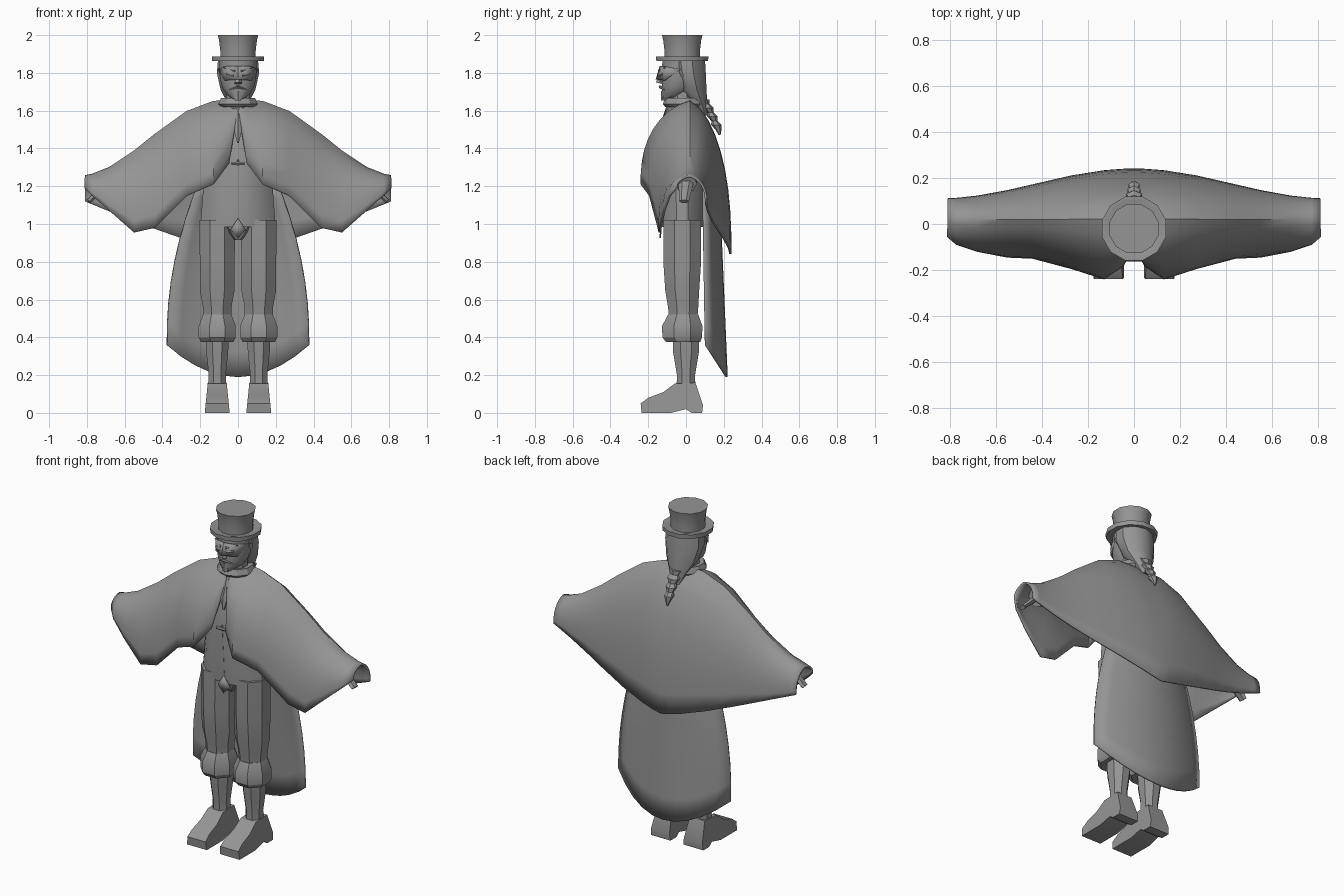
import bpy
from math import cos, sin, pi, radians
from mathutils import Vector

cube = bpy.data.objects.get("Cube")
if cube:
    bpy.data.objects.remove(cube)

grey = bpy.data.materials.new("plain grey")
grey.use_nodes = True
shade = (.3, .3, .3, 1)
grey.diffuse_color = shade
shader = next(node for node in grey.node_tree.nodes if node.type == 'BSDF_PRINCIPLED')
shader.inputs["Base Color"].default_value = shade


def make(name, verts, faces, thickness=0, angle=30):
    """Mesh object with consistent normals, optional thickness and sharp-edged smoothing."""
    mesh = bpy.data.meshes.new(name)
    mesh.from_pydata([tuple(vert) for vert in verts], [], faces)
    mesh.materials.append(grey)
    obj = bpy.data.objects.new(name, mesh)
    bpy.context.collection.objects.link(obj)
    bpy.ops.object.select_all(action='DESELECT')
    obj.select_set(True)
    bpy.context.view_layer.objects.active = obj
    bpy.ops.object.mode_set(mode='EDIT')
    bpy.ops.mesh.select_all(action='SELECT')
    bpy.ops.mesh.normals_make_consistent(inside=False)
    bpy.ops.object.mode_set(mode='OBJECT')
    if thickness:
        modifier = obj.modifiers.new("thickness", 'SOLIDIFY')
        modifier.thickness = thickness
        modifier.offset = 0
    bpy.ops.object.shade_smooth_by_angle(angle=radians(angle))


def bridge(rows, count, closed):
    """Quads between neighbouring rows of vertices."""
    faces = []
    for row in range(rows - 1):
        for i in range(count if closed else count - 1):
            here, beside = row * count + i, row * count + (i + 1) % count
            faces.append((here, beside, beside + count, here + count))
    return faces


def solid(name, verts, count, angle=30):
    """Closed body from rings that hold the same number of vertices."""
    total = len(verts)
    caps = [tuple(range(count)), tuple(range(total - count, total))]
    make(name, verts, bridge(total // count, count, True) + caps, angle=angle)


def loft(name, rings, sides=8, x=0, angle=30):
    """Upright body; each ring is height, centre y, half width, half depth."""
    grow = 1 / cos(pi / sides)
    turns = [2 * pi * (i + .5) / sides for i in range(sides)]
    verts = [(x + grow * width * cos(turn), y + grow * depth * sin(turn), z)
             for z, y, width, depth in rings for turn in turns]
    solid(name, verts, sides, angle)


def disc_stack(name, y, rings, sides=12):
    """Round upright body; each ring is height, radius."""
    loft(name, [(z, y, radius, radius) for z, radius in rings], sides)


def tube(name, start, end, start_radius, end_radius, flat=1, sides=6):
    """Tapered limb between two points."""
    start, end = Vector(start), Vector(end)
    aim = (end - start).to_track_quat('Z', 'Y')
    turns = [2 * pi * i / sides for i in range(sides)]
    verts = [point + aim @ Vector((radius * cos(turn), flat * radius * sin(turn), 0))
             for point, radius in ((start, start_radius), (end, end_radius)) for turn in turns]
    solid(name, verts, sides)


def ease(value, start, end):
    """Falls smoothly from one to zero between start and end."""
    part = min(max((value - start) / (end - start), 0), 1)
    return (1 + cos(pi * part)) / 2


# Upper cape: the front hem is x, y, z; ridge and back hem follow smooth rules
front_hem = [(0, -.1, 1.6), (.05, -.18, 1.32), (.13, -.235, 1.21), (.27, -.19, 1.15),
             (.44, -.145, .98), (.55, -.14, .955), (.68, -.115, 1.07),
             (.77, -.085, 1.15), (.81, -.05, 1.19)]
mirrored = [(-x, y, z) for x, y, z in front_hem[:0:-1]]
stations = mirrored + front_hem
steps = 9
verts = []
for x, front_y, front_z in stations:
    reach = abs(x)
    ridge_y = .02
    ridge_z = 1.25 + .4 * ease(reach, .08, .85)
    back_y = .105 + .13 * ease(reach, 0, .85)
    back_z = .84 + .36 * reach ** 1.2
    for j in range(-steps, steps + 1):
        part = abs(j) / steps
        hem_y, hem_z = (front_y, front_z) if j < 0 else (back_y, back_z)
        bulge = 1 - (1 - part) ** 2.3
        verts.append((x, ridge_y + (hem_y - ridge_y) * bulge,
                      ridge_z + (hem_z - ridge_z) * part ** 1.35))
make("upper_cape", verts, bridge(len(stations), 2 * steps + 1, False), .012, 45)

# Lower cape: curved back panel that flares downward to a rounded hem
rows, columns, cape_top = 9, 11, 1.25
verts = []
for row in range(rows):
    down = row / (rows - 1)
    for column in range(columns):
        across = 2 * column / (columns - 1) - 1
        curve = across ** 2
        hem = .19 + .17 * curve
        z = cape_top + (hem - cape_top) * down
        width = .375 - .25 * max(z - .4, 0) ** 2
        y = .17 + .045 * down - (.08 + .03 * down) * curve
        verts.append((across * width, y, z))
make("lower_cape", verts, bridge(rows, columns, False), .012, 40)

# Torso with waistcoat
loft("waistcoat", [(.985, -.02, .2, .11), (1.3, -.02, .175, .13), (1.45, -.015, .175, .11),
                   (1.56, -.01, .14, .085), (1.63, -.01, .07, .06)], 12)
loft("trouser_seat", [(.915, -.02, .03, .06), (.95, -.02, .08, .085), (1.02, -.02, .17, .1)])
make("waistcoat_notch", [(-.04, -.133, .97), (0, -.137, .925), (.04, -.133, .97), (0, -.137, 1.03)],
     [(0, 1, 2, 3)], .008)
tube("waistcoat_seam", (0, -.13, 1.03), (0, -.15, 1.34), .004, .004)
tube("waistcoat_clasp", (-.035, -.155, 1.32), (.035, -.155, 1.32), .008, .008)
loft("cravat", [(1.43, -.138, .004, .008), (1.5, -.128, .022, .015), (1.63, -.09, .008, .01)], 6)

# Shoe outline in y and z, from the heel along the sole and back over the top
shoe = [(.085, 0), (.03, 0), (0, .02), (-.08, 0), (-.235, 0), (-.24, .05), (-.2, .08),
        (-.12, .11), (-.06, .155), (.05, .16), (.09, .04)]

for label, side in (("left", 1), ("right", -1)):
    # Legs
    leg_x = side * .11
    loft(label + "_trouser_leg", [(.5, -.015, .075, .075), (.56, -.015, .075, .08),
                                  (.65, -.02, .092, .09), (.8, -.02, .092, .1),
                                  (1.02, -.02, .095, .1)], x=leg_x)
    loft(label + "_knee_puff", [(.375, -.015, .085, .09), (.4, -.02, .098, .105),
                                (.46, -.02, .098, .107), (.52, -.015, .075, .08)], x=leg_x)
    loft(label + "_stocking", [(.13, 0, .047, .05), (.2, 0, .045, .048),
                               (.32, 0, .058, .068), (.39, 0, .06, .07)], x=leg_x)
    # Shoes taper towards the ankle
    verts = [(leg_x + edge * (.066 - .1 * z), y, z) for edge in (-1, 1) for y, z in shoe]
    solid(label + "_shoe", verts, len(shoe))
    # Arms under the cape
    tube(label + "_arm", (side * .13, 0, 1.5), (side * .67, 0, 1.23), .075, .045, sides=8)
    tube(label + "_cuff", (side * .62, 0, 1.255), (side * .7, 0, 1.215), .055, .058, sides=8)
    tube(label + "_hand", (side * .69, 0, 1.22), (side * .79, -.01, 1.12), .04, .026, .5)
    # Mask, eyes, brows and moustache
    make(label + "_mask", [(0, -.158, 1.765), (0, -.137, 1.835), (side * .06, -.122, 1.835),
                           (side * .105, -.03, 1.82), (side * .07, -.112, 1.76)],
         [(0, 1, 2, 4), (2, 3, 4)], .006)
    tube(label + "_eye", (side * .022, -.143, 1.787), (side * .06, -.125, 1.793), .009, .006)
    tube(label + "_brow", (side * .015, -.143, 1.81), (side * .075, -.11, 1.83), .007, .004)
    tube(label + "_moustache", (0, -.137, 1.727), (side * .045, -.115, 1.71), .009, .003)

# Neck and collar
disc_stack("neck", -.02, [(1.58, .06), (1.72, .06)], 8)
disc_stack("collar", -.015, [(1.62, .09), (1.635, .103), (1.668, .09), (1.66, .06)], 10)

# Head
loft("head", [(1.662, -.085, .03, .04), (1.685, -.06, .06, .067), (1.72, -.045, .082, .083),
              (1.77, -.033, .096, .095), (1.875, -.02, .1, .105)], 12, angle=40)
tube("nose", (0, -.125, 1.8), (0, -.14, 1.745), .008, .022, sides=5)
loft("goatee", [(1.655, -.115, .016, .014), (1.705, -.115, .02, .016)], 6)

# Hair and hanging braid
loft("hair", [(1.575, .095, .025, .02), (1.64, .07, .055, .04), (1.71, .035, .092, .07),
              (1.8, .01, .112, .09), (1.88, 0, .105, .095)], 10, angle=40)
braid = [(1.47, .178, .004, .004)]
for knot in range(4):
    z, y, radius = 1.5 + knot * .045, .172 - knot * .021, .024 + knot * .005
    braid += [(z, y, radius * .6, .014), (z + .025, y - .012, radius, .024)]
loft("braid", braid, 6)

# Top hat
disc_stack("hat_brim", -.02, [(1.862, .137), (1.888, .139), (1.888, .125), (1.88, .1)])
disc_stack("hat_crown", -.02, [(1.87, .093), (1.92, .094), (1.97, .1), (2, .107)])
